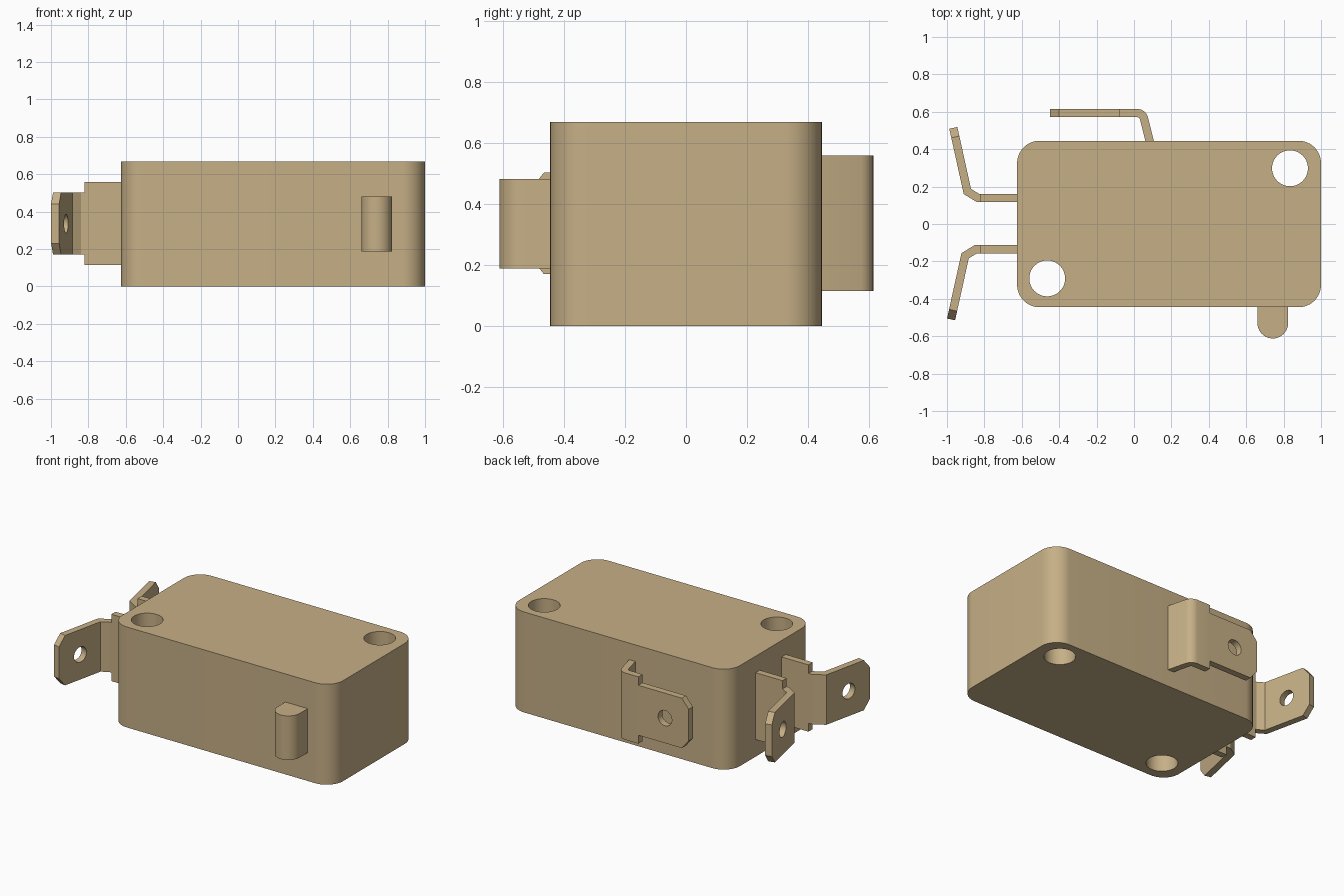
import bpy, bmesh
from math import sin, cos, pi
from mathutils import Vector

if "Cube" in bpy.data.objects:
    bpy.data.objects.remove(bpy.data.objects["Cube"])

tan = bpy.data.materials.new("tan_plastic")
tan.diffuse_color = (0.565, 0.43, 0.24, 1)
tan.use_nodes = True
tan.node_tree.nodes["Principled BSDF"].inputs["Base Color"].default_value = tan.diffuse_color


def arc(cx, cy, r, a0, a1, n):
    return [(cx + r * cos(a0 + (a1 - a0) * i / n), cy + r * sin(a0 + (a1 - a0) * i / n))
            for i in range(n + 1)]


def circle(cx, cy, r, n=32):
    return arc(cx, cy, r, 0, 2 * pi, n)[:-1]


def prism(loops, z0, z1):
    """Solid from an outline followed by optional hole loops."""
    bm = bmesh.new()
    for loop in loops:
        vs = [bm.verts.new((x, y, z0)) for x, y in loop]
        for i, v in enumerate(vs):
            bm.edges.new((vs[i - 1], v))
    bmesh.ops.triangle_fill(bm, use_beauty=True, edges=bm.edges[:], normal=(0, 0, 1))
    top = bmesh.ops.extrude_face_region(bm, geom=bm.faces[:], use_keep_orig=True)
    for v in top["geom"]:
        if isinstance(v, bmesh.types.BMVert):
            v.co.z = z1
    return bm


def finish(name, bm, angle):
    bmesh.ops.recalc_face_normals(bm, faces=bm.faces[:])
    me = bpy.data.meshes.new(name)
    bm.to_mesh(me)
    bm.free()
    me.materials.append(tan)
    ob = bpy.data.objects.new(name, me)
    bpy.context.collection.objects.link(ob)
    bpy.ops.object.select_all(action='DESELECT')
    ob.select_set(True)
    bpy.context.view_layer.objects.active = ob
    bpy.ops.object.shade_smooth_by_angle(angle=angle)
    return ob


MID_Z, WIDE, NARROW, THICK = 0.336, 0.222, 0.166, 0.044


def terminal(name, path, shoulder, smooth=0.35):
    """Flat blade with shoulder, clipped tip and hole, folded along a path."""
    pts = [Vector(p) for p in path]
    segs = [b - a for a, b in zip(pts, pts[1:])]
    stops = [0]
    for s in segs:
        stops.append(stops[-1] + s.length)
    end = stops[-1]
    half = [(0, WIDE), (shoulder, WIDE), (shoulder, NARROW),
            (end - 0.05, NARROW), (end, 0.105)]
    outline = half + [(s, -w) for s, w in reversed(half)]
    bm = prism([outline, circle(end - 0.174, 0, 0.051, 24)], -THICK / 2, THICK / 2)
    # fold lines, then map the flat blank onto the path
    for s in stops[1:-1]:
        bmesh.ops.bisect_plane(bm, geom=bm.verts[:] + bm.edges[:] + bm.faces[:],
                               dist=1e-5, plane_co=(s, 0, 0), plane_no=(1, 0, 0))
    dirs = [s.normalized() for s in segs]
    norms = [Vector((-d.y, d.x)) for d in dirs]
    for v in bm.verts:
        s, w, t = v.co
        k = max(i for i in range(len(segs)) if i == 0 or s >= stops[i] - 1e-4)
        n = norms[k]
        if k > 0 and abs(s - stops[k]) < 1e-4:
            n = (norms[k - 1] + n) / (1 + norms[k - 1].dot(n))
        p = pts[k] + dirs[k] * (s - stops[k]) + n * t
        v.co = (p.x, p.y, MID_Z + w)
    return finish(name, bm, smooth)


# Housing with rounded corners and two mounting holes
R = 0.12
X0, X1, Y = -0.625, 1.0, 0.445
body = []
for i, (cx, cy) in enumerate([(X1 - R, Y - R), (X0 + R, Y - R), (X0 + R, R - Y), (X1 - R, R - Y)]):
    body += arc(cx, cy, R, i * pi / 2, (i + 1) * pi / 2, 12)
holes = [circle(0.834, 0.298, 0.096, 40), circle(-0.464, -0.291, 0.096, 40)]
finish("switch_housing", prism([body] + holes, 0, 0.668), 0.6)

# Round-nosed plunger
nose = [(0.824, -0.43)] + arc(0.742, -0.53, 0.082, 0, -pi, 20) + [(0.66, -0.43)]
finish("plunger", prism([nose], 0.188, 0.481), 0.6)

# Pair of splayed end terminals
for name, side, dx, dy in [("end_terminal_back", 1, 0.012, 0.002),
                           ("end_terminal_front", -1, 0.0, 0.002)]:
    path = [(-0.61, 0.137), (-0.846, 0.137), (-0.903, 0.172), (-0.978, 0.512)]
    path = [(x + (dx if i else 0), side * y + dy) for i, (x, y) in enumerate(path)]
    terminal(name, path, 0.212)

# Side terminal folded parallel to the housing with a rounded bend
side_path = ([(0.086, 0.435)] + arc(0.018, 0.557, 0.036, 0.27, pi / 2, 4) + [(-0.45, 0.593)])
length_to_bend = sum((Vector(b) - Vector(a)).length for a, b in zip(side_path[:-2], side_path[1:-1]))
terminal("side_terminal", side_path, length_to_bend + 0.098, 0.6)
